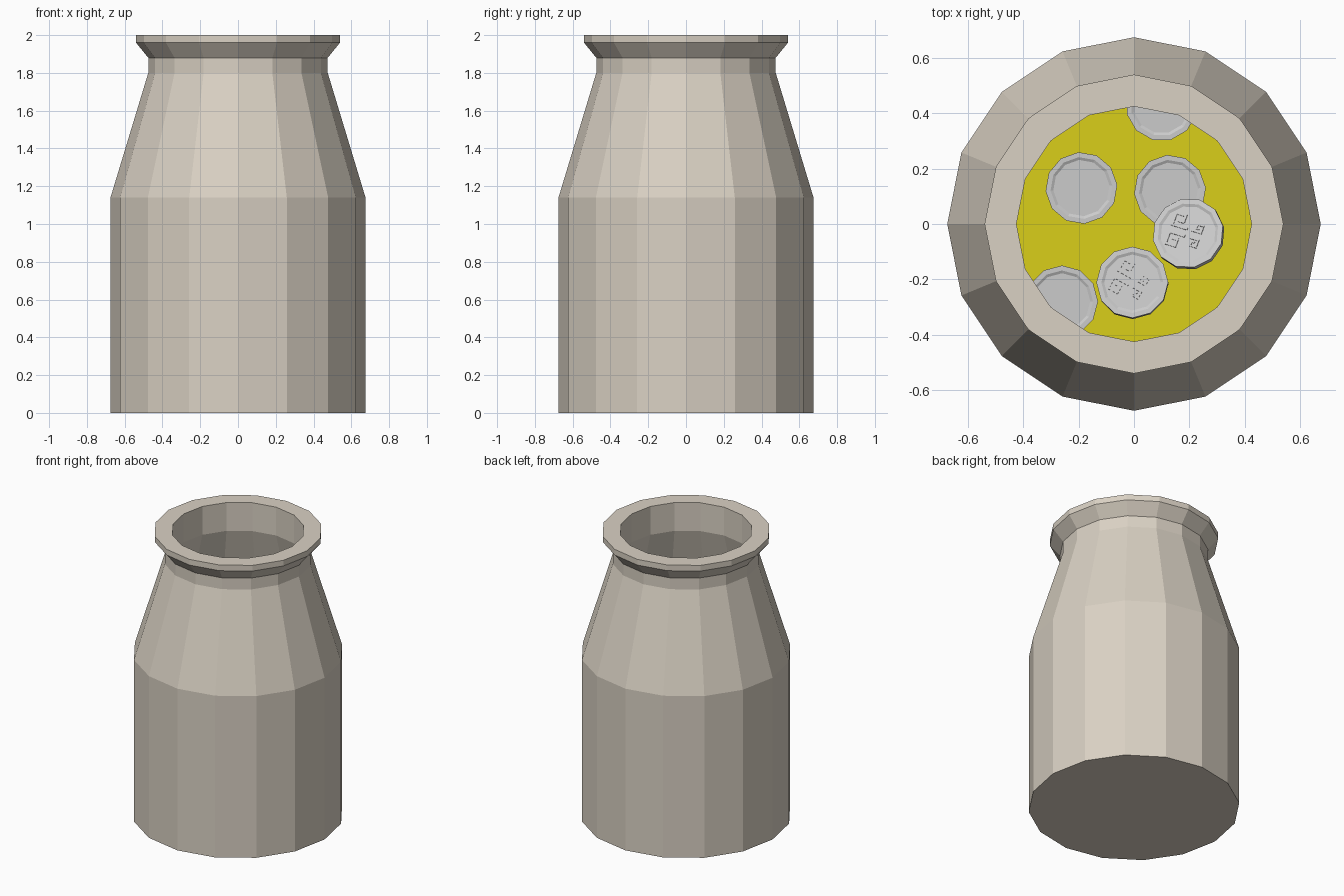
import bpy, bmesh, math
from mathutils import Matrix, Vector, Euler

if "Cube" in bpy.data.objects:
    bpy.data.objects.remove(bpy.data.objects["Cube"])


def material(name, rgb):
    m = bpy.data.materials.new(name)
    m.diffuse_color = (*rgb, 1)
    m.use_nodes = True
    m.node_tree.nodes["Principled BSDF"].inputs["Base Color"].default_value = m.diffuse_color
    return m


def finish(bm, name, mat=None):
    bmesh.ops.recalc_face_normals(bm, faces=bm.faces)
    me = bpy.data.meshes.new(name)
    bm.to_mesh(me)
    bm.free()
    ob = bpy.data.objects.new(name, me)
    bpy.context.collection.objects.link(ob)
    if mat:
        me.materials.append(mat)
    return ob


def lathe(bm, profile, sides):
    rings = [[bm.verts.new((r * math.cos(2 * math.pi * i / sides),
                            r * math.sin(2 * math.pi * i / sides), z))
              for i in range(sides)] for r, z in profile]
    for a, b in zip(rings, rings[1:]):
        for i in range(sides):
            j = (i + 1) % sides
            bm.faces.new((a[i], a[j], b[j], b[i]))
    bm.faces.new(rings[0])
    bm.faces.new(rings[-1])


clay = material("clay", (0.70, 0.64, 0.55))
gold = material("yellow_fill", (0.70, 0.62, 0.01))
silver = material("silver", (0.52, 0.52, 0.52))

# Hollow jar: outside from the base up, over the lip, down the inside
bm = bmesh.new()
lathe(bm, [(0.675, 0), (0.675, 1.14), (0.475, 1.80), (0.475, 1.88),
           (0.54, 1.96), (0.54, 2.0), (0.425, 2.0), (0.425, 1.80),
           (0.625, 1.13), (0.625, 0.05)], 16)
finish(bm, "jar", clay)

# Yellow contents
FILL = 1.13
bm = bmesh.new()
lathe(bm, [(0.624, FILL - 0.03), (0.624, FILL)], 16)
finish(bm, "contents", gold)

# Coin with a raised border and fret ornament
HOOK = [(0.0, 0.0), (0.0, 0.055), (0.045, 0.055), (0.045, 0.018),
        (0.02, 0.018), (0.02, 0.034)]


def bar(bm, a, b, width, z):
    a, b = Vector(a), Vector(b)
    d = b - a
    mid = (a + b) / 2
    mat = (Matrix.Translation((mid.x, mid.y, z))
           @ Matrix.Rotation(math.atan2(d.y, d.x), 4, 'Z')
           @ Matrix.Diagonal((d.length + width, width, 0.006, 1)))
    bmesh.ops.create_cube(bm, size=1, matrix=mat)


def coin(name, pos, tilt):
    bm = bmesh.new()
    lathe(bm, [(0.102, 0.004), (0.112, 0), (0.13, 0), (0.13, 0.03),
               (0.112, 0.03), (0.102, 0.025)], 12)
    for sx, sy, s in ((1, 1, 1), (-1, 1, 1), (1, -1, 0.6), (-1, -1, 0.6)):
        pts = [(sx * (0.014 + x * s), sy * (0.012 + y * s)) for x, y in HOOK]
        for a, b in zip(pts, pts[1:]):
            bar(bm, a, b, 0.009 * s, 0.026)
    ob = finish(bm, name, silver)
    ob.location = pos
    ob.rotation_euler = Euler([math.radians(t) for t in tilt])


coins = [(-0.19, 0.13, 0, 0, 0, -25), (0.13, 0.12, 0, 0, 0, -25),
         (0.10, 0.43, 0, 0, 0, -15), (-0.26, -0.28, 0, 0, 0, -30),
         (-0.005, -0.215, 0.015, -6, 6, 60), (0.20, -0.04, 0.04, -14, 10, 70)]
for n, (x, y, dz, *tilt) in enumerate(coins, 1):
    coin(f"coin_{n}", (x, y, FILL + dz), tilt)
